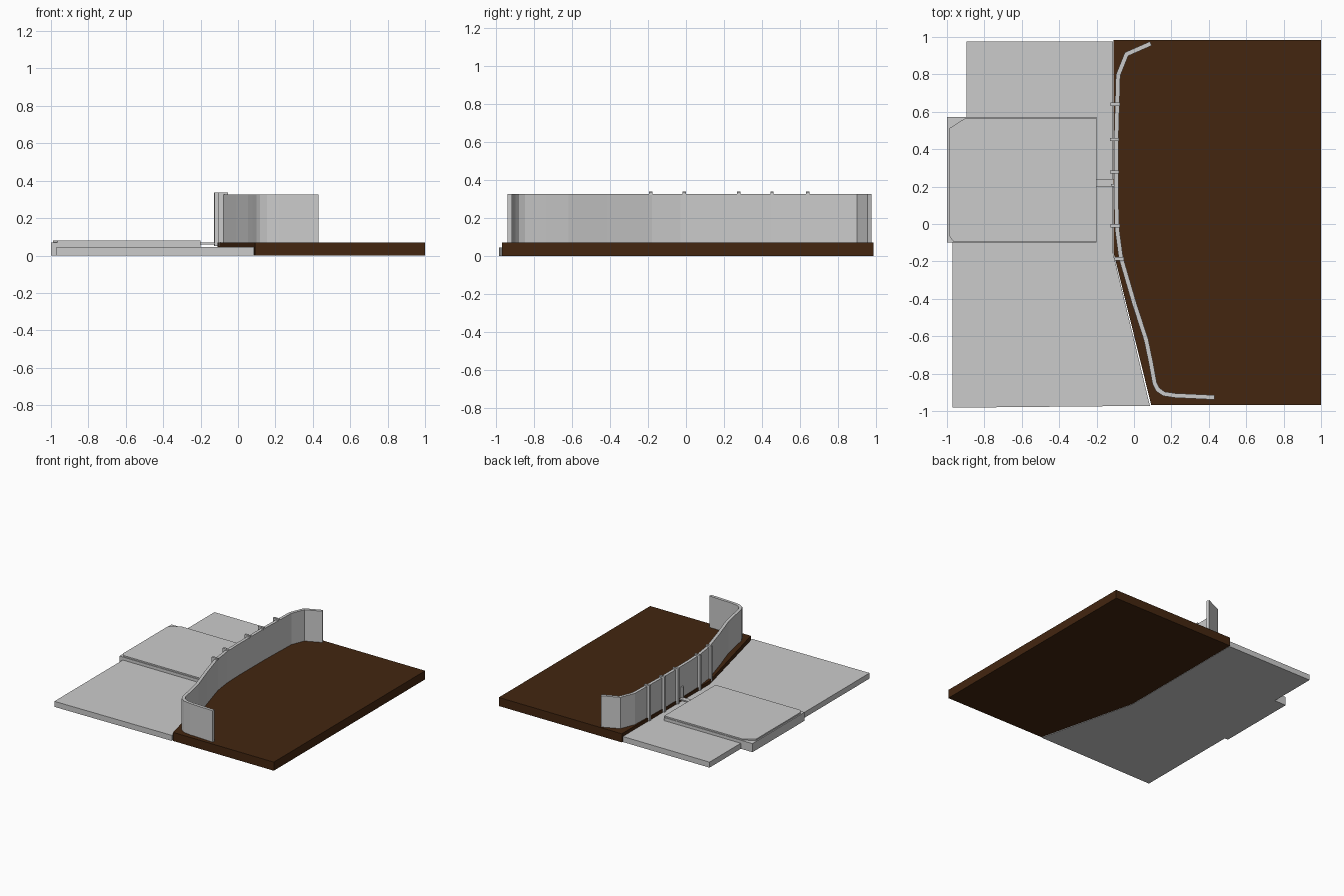
import bpy
import bmesh
from mathutils import Vector

cube = bpy.data.objects.get("Cube")
if cube:
    bpy.data.objects.remove(cube, do_unlink=True)


def make_material(name, rgb):
    mat = bpy.data.materials.new(name)
    mat.use_nodes = True
    mat.diffuse_color = (*rgb, 1)
    mat.node_tree.nodes["Principled BSDF"].inputs["Base Color"].default_value = (*rgb, 1)
    return mat


grey = make_material("light_grey", (0.6, 0.6, 0.6))
brown = make_material("dark_brown", (0.056, 0.019, 0.005))


def prism(name, outline, z0, z1, mat):
    """Extrude a flat outline between two heights."""
    bm = bmesh.new()
    base = bm.faces.new([bm.verts.new((x, y, z0)) for x, y in outline])
    top = bmesh.ops.extrude_face_region(bm, geom=[base])["geom"]
    bmesh.ops.translate(bm, vec=(0, 0, z1 - z0),
                        verts=[v for v in top if isinstance(v, bmesh.types.BMVert)])
    bmesh.ops.recalc_face_normals(bm, faces=bm.faces)
    mesh = bpy.data.meshes.new(name)
    bm.to_mesh(mesh)
    bm.free()
    mesh.materials.append(mat)
    obj = bpy.data.objects.new(name, mesh)
    bpy.context.collection.objects.link(obj)
    return obj


def block(name, x0, x1, y0, y1, z0, z1, mat):
    return prism(name, [(x0, y0), (x1, y0), (x1, y1), (x0, y1)], z0, z1, mat)


def ribbon(path, width):
    """Outline of a constant-width strip that follows a path."""
    pts = [Vector(p) for p in path]
    left, right = [], []
    for i, p in enumerate(pts):
        a = (p - pts[i - 1]).normalized() if i else None
        b = (pts[i + 1] - p).normalized() if i < len(pts) - 1 else None
        a, b = a or b, b or a
        side = (a + b).normalized()
        normal = Vector((-side.y, side.x))
        offset = normal * (width / 2 / max(side.dot(a), 0.5))
        left.append(p + offset)
        right.append(p - offset)
    return [tuple(p) for p in left + right[::-1]]


# Ground slabs meeting along an angled seam
prism("brown_floor", [(1, 0.985), (-0.11, 0.985), (-0.11, -0.15),
                      (0.092, -0.967), (1, -0.967)], 0, 0.07, brown)
prism("grey_floor", [(-0.97, -0.982), (-0.55, -0.978), (0.085, -0.972), (-0.113, -0.15),
                     (-0.113, 0.975), (-0.895, 0.975), (-0.895, 0.5), (-0.97, 0.4)],
      0, 0.045, grey)

# Raised platform with a thin corner-cut top sheet
block("platform", -1, -0.2, -0.1, 0.572, 0, 0.07, grey)
prism("platform_sheet", [(-0.2, -0.095), (-0.2, 0.567), (-0.9, 0.567), (-0.99, 0.51),
                         (-0.99, -0.06), (-0.965, -0.095)], 0.07, 0.081, grey)

# Narrow bridge from the platform to the wall, with its post
block("bridge", -0.2, -0.1, 0.2, 0.24, 0.06, 0.07, grey)
block("bridge_post", -0.122, -0.1, 0.2, 0.215, 0.06, 0.16, grey)

# Curved standing wall
wall_path = [(0.09, 0.965), (-0.04, 0.908), (-0.085, 0.795), (-0.095, 0.45), (-0.095, 0.12),
             (-0.09, -0.03), (-0.07, -0.18), (0.0, -0.42), (0.065, -0.62), (0.09, -0.74),
             (0.11, -0.85), (0.127, -0.885), (0.16, -0.908), (0.22, -0.917), (0.43, -0.927)]
prism("wall", ribbon(wall_path, 0.024), 0.07, 0.325, grey)

# Upright ribs on the wall's outer side, each hooked over the top edge
for i, (x, y) in enumerate([(-0.091, 0.64), (-0.095, 0.452), (-0.095, 0.278),
                            (-0.091, -0.01), (-0.069, -0.185)]):
    block(f"rib_{i + 1}", x - 0.034, x - 0.006, y - 0.009, y + 0.009, 0.05, 0.338, grey)
    block(f"rib_hook_{i + 1}", x - 0.006, x + 0.016, y - 0.009, y + 0.009, 0.32, 0.336, grey)
